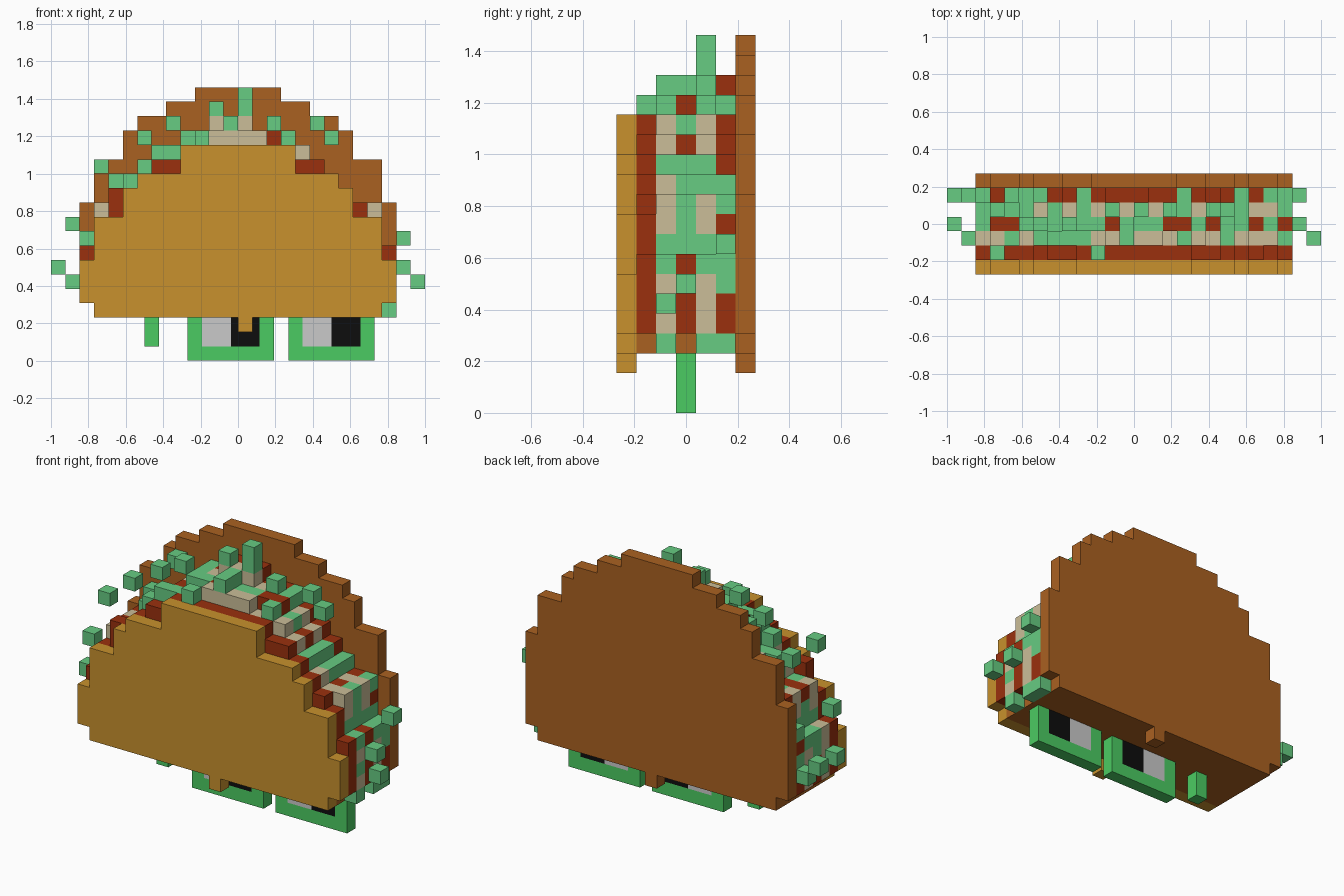
import bpy, bmesh

if "Cube" in bpy.data.objects:
    bpy.data.objects.remove(bpy.data.objects["Cube"])

U = 1 / 13                      # one voxel


def srgb(r, g, b):
    f = lambda c: c / 12.92 if c <= 0.04045 else ((c + 0.055) / 1.055) ** 2.4
    return (f(r / 255), f(g / 255), f(b / 255), 1)


def mat(name, *rgb):
    m = bpy.data.materials.new(name)
    m.diffuse_color = srgb(*rgb)
    m.use_nodes = True
    m.node_tree.nodes["Principled BSDF"].inputs["Base Color"].default_value = m.diffuse_color
    return m


TAN = mat("tan shell", 200, 145, 45)
BROWN = mat("brown shell", 170, 97, 33)
RED = mat("red meat", 155, 48, 13)
CREAM = mat("cream cheese", 203, 190, 152)
MINT = mat("lettuce green", 103, 204, 130)
GREEN = mat("frame green", 75, 203, 98)
GREY = mat("light grey", 202, 202, 202)
BLACK = mat("black", 13, 13, 13)

grid = {}                       # (x, layer, z) -> part name


def rows(part, layer, spans):
    """Fill stepped rows: (z0, z1, x0, x1) in voxels."""
    for z0, z1, x0, x1 in spans:
        for z in range(z0, z1):
            for x in range(x0, x1):
                grid[x, layer, z] = part


def sym(*spans):
    return [(a, b, -w, w) for a, b, w in spans]


# Front and back shells, each with a small nub below
rows("front_shell", 0, sym((3, 4, 10), (4, 7, 11), (7, 10, 10), (10, 12, 8),
                           (12, 13, 7), (13, 15, 4)) + [(2, 3, 0, 1)])
rows("back_shell", 6, sym((3, 4, 10), (4, 11, 11), (11, 14, 10), (14, 16, 8),
                          (16, 17, 7), (17, 18, 5), (18, 19, 3)) + [(2, 3, 0, 1)])

# Fold floor and filling layers
filling = {1: "meat", 2: "cheese", 3: "meat", 4: "cheese", 5: "meat"}
for layer, part in filling.items():
    rows("shell_floor", layer, sym((3, 4, 10)))
    rows(part, layer, sym((4, 8, 11), (8, 10, 10), (10, 11, 9 if layer == 1 else 10),
                          (11, 12, 8), (12, 13, 7), (13, 14, 6),
                          (14, 15, 4 if layer == 1 else 5)))
    if layer > 1:
        rows(part, layer, sym((15, 16, 2 if layer == 2 else 4)))
    if layer > 3:
        rows(part, layer, [(16, 17, -2, 1)])
grid[-9, 1, 11] = grid[-9, 1, 10] = "meat"
grid[-7, 2, 13] = "cheese"

# Lettuce set into the top of the filling columns
tops = {2: (-9, -7, -4, 3, 6, 10), 3: (-11, -8, -6, -3, 0, 1, 4, 7, 9),
        4: (-11, -9, -6, -4, 3, 6, 10), 5: (-9, -4, 3, 9, 10)}
for layer, xs in tops.items():
    for x in xs:
        z = max(k[2] for k in grid if k[0] == x and k[1] == layer)
        grid[x, layer, z] = "lettuce"

# Lettuce set into the outer ends of the rows
ends = {2: (5, 8), 3: (6, 8, 9, 12), 4: (8, 11), 5: (6, 8, 11)}
for layer, zs in ends.items():
    for z in zs:
        xs = [k[0] for k in grid if k[1] == layer and k[2] == z]
        grid[max(xs), layer, z] = "lettuce"
        if z != 5:
            grid[min(xs), layer, z] = "lettuce"

# Loose lettuce pieces around the filling
for cell in [(-10, 1, 13), (-10, 4, 13), (-12, 2, 9), (-13, 3, 6), (-12, 5, 5),
             (-13, 5, 6), (-11, 5, 8), (-9, 5, 12), (-8, 3, 12), (-7, 3, 15),
             (-7, 5, 15), (-5, 3, 16), (-6, 2, 14), (-5, 2, 14), (-3, 1, 15),
             (-4, 3, 15), (-1, 2, 16), (-1, 3, 16), (-2, 4, 17), (0, 4, 17),
             (0, 4, 18), (2, 4, 16), (5, 4, 16), (6, 4, 15), (3, 2, 15),
             (12, 2, 5), (11, 3, 6), (11, 5, 8), (10, 2, 3), (10, 4, 3), (10, 5, 3)]:
    grid[cell] = "lettuce"

FACES = {(1, 0, 0): ((1, 0, 0), (1, 1, 0), (1, 1, 1), (1, 0, 1)),
         (-1, 0, 0): ((0, 0, 0), (0, 0, 1), (0, 1, 1), (0, 1, 0)),
         (0, 1, 0): ((0, 1, 0), (0, 1, 1), (1, 1, 1), (1, 1, 0)),
         (0, -1, 0): ((0, 0, 0), (1, 0, 0), (1, 0, 1), (0, 0, 1)),
         (0, 0, 1): ((0, 0, 1), (1, 0, 1), (1, 1, 1), (0, 1, 1)),
         (0, 0, -1): ((0, 0, 0), (0, 1, 0), (1, 1, 0), (1, 0, 0))}


def finish(name, bm, material):
    me = bpy.data.meshes.new(name)
    bm.to_mesh(me)
    bm.free()
    me.materials.append(material)
    bpy.context.collection.objects.link(bpy.data.objects.new(name, me))


def build_voxels(part, material):
    """Make only the faces that touch empty space."""
    bm = bmesh.new()
    for (x, y, z), p in grid.items():
        if p != part:
            continue
        for (dx, dy, dz), quad in FACES.items():
            if (x + dx, y + dy, z + dz) not in grid:
                bm.faces.new([bm.verts.new(((x + a) * U, (y + b - 3.5) * U, (z + c) * U))
                              for a, b, c in quad])
    finish(part, bm, material)


for part, material in (("front_shell", TAN), ("back_shell", BROWN), ("shell_floor", BROWN),
                       ("meat", RED), ("cheese", CREAM), ("lettuce", MINT)):
    build_voxels(part, material)


def boxes(name, material, *spans):
    """Boxes one voxel deep: (x0, x1, z0, z1) in voxels."""
    bm = bmesh.new()
    for x0, x1, z0, z1 in spans:
        for v in bmesh.ops.create_cube(bm, size=1)["verts"]:
            v.co = (((x0 + x1) / 2 + v.co.x * (x1 - x0)) * U, v.co.y * U,
                    ((z0 + z1) / 2 + v.co.z * (z1 - z0)) * U)
    finish(name, bm, material)


# Glasses hanging below the shell
for side, x in (("left", -3.5), ("right", 3.5)):
    boxes(side + "_frame", GREEN, (x, x + 6, 0, 1), (x, x + 1, 1, 3), (x + 5, x + 6, 1, 3))
    boxes(side + "_lens_light", GREY, (x + 1, x + 3, 1, 3))
    boxes(side + "_lens_dark", BLACK, (x + 3, x + 5, 1, 3))
boxes("glasses_arm", GREEN, (-6.5, -5.5, 1, 3))
